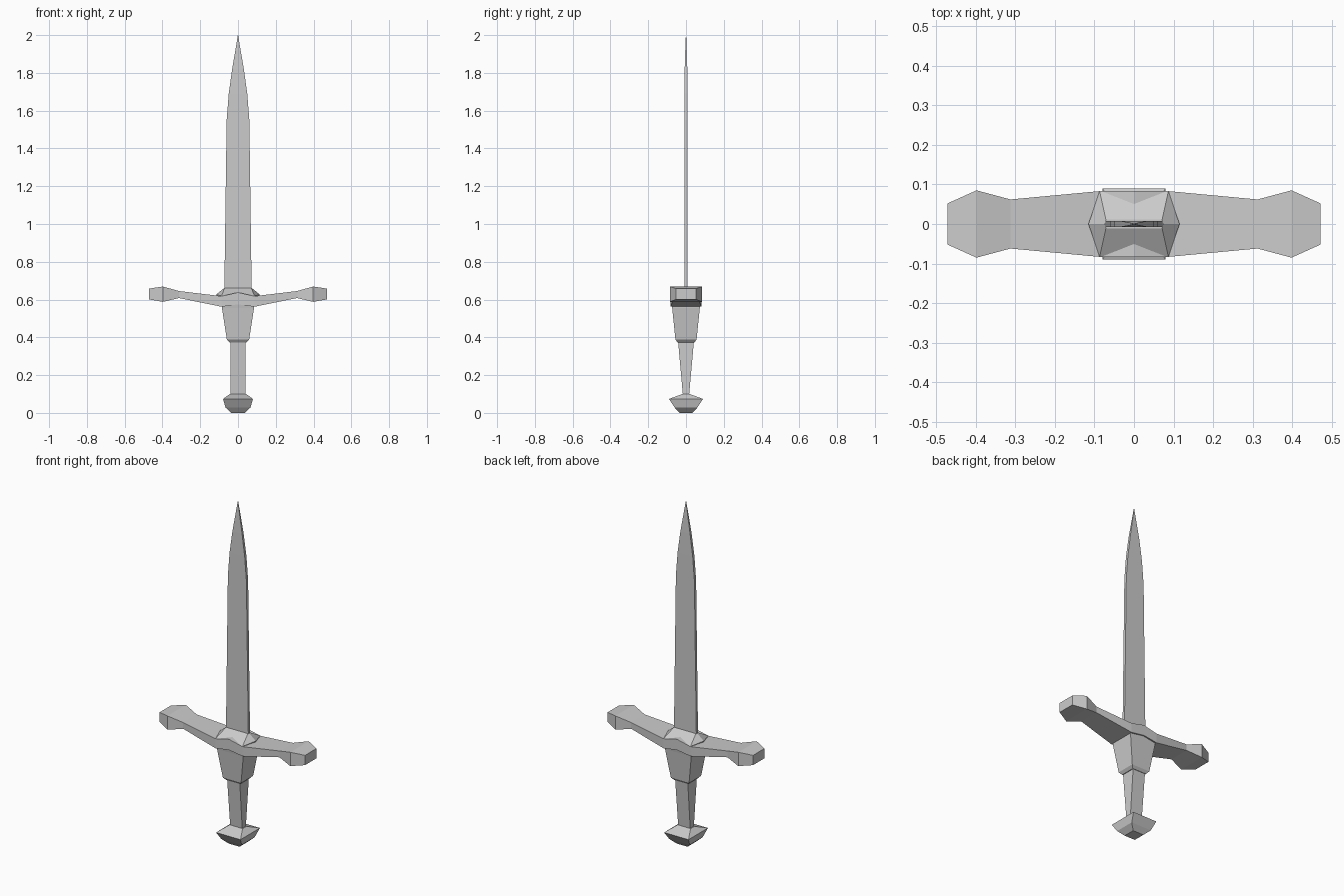
import bpy, bmesh

if "Cube" in bpy.data.objects:
    bpy.data.objects.remove(bpy.data.objects["Cube"])


def loft(name, rings):
    """Bridge equal-sized rings of 3D points and cap both ends."""
    bm = bmesh.new()
    loops = [[bm.verts.new(p) for p in ring] for ring in rings]
    n = len(loops[0])
    for a, b in zip(loops, loops[1:]):
        for i in range(n):
            j = (i + 1) % n
            bm.faces.new((a[i], a[j], b[j], b[i]))
    bm.faces.new(loops[0][::-1])
    bm.faces.new(loops[-1])
    bmesh.ops.recalc_face_normals(bm, faces=bm.faces)
    mesh = bpy.data.meshes.new(name)
    bm.to_mesh(mesh)
    bm.free()
    obj = bpy.data.objects.new(name, mesh)
    bpy.context.collection.objects.link(obj)
    return obj


def rect(z, x, y):
    """Horizontal rectangle from half sizes."""
    return [(-x, -y, z), (x, -y, z), (x, y, z), (-x, y, z)]


def stack(name, sections):
    return loft(name, [rect(*s) for s in sections])


# Blade: flat bar narrowing in a curve to the point
stack("blade", [(0.60, 0.073, 0.008), (1.55, 0.060, 0.008), (1.69, 0.049, 0.008),
                (1.82, 0.031, 0.007), (1.92, 0.014, 0.004), (2.0, 0.0008, 0.0008)])

# Pommel: faceted cushion
stack("pommel", [(0.0, 0.035, 0.035), (0.028, 0.066, 0.060),
                 (0.074, 0.079, 0.090), (0.101, 0.042, 0.017)])

# Grip: even width, thinner front-to-back toward the pommel
stack("grip", [(0.09, 0.039, 0.016), (0.38, 0.041, 0.042)])

# Socket: flared block under the crossguard
stack("socket", [(0.373, 0.045, 0.044), (0.388, 0.059, 0.056),
                 (0.555, 0.085, 0.073), (0.60, 0.087, 0.080)])

# Crossguard: (x, half depth, bottom z, top z), mirrored about the middle
half = [(0.0, 0.083, 0.575, 0.638), (0.087, 0.083, 0.562, 0.618),
        (0.312, 0.062, 0.608, 0.645), (0.398, 0.085, 0.588, 0.669),
        (0.471, 0.052, 0.601, 0.658)]
stations = [(-x, y, b, t) for x, y, b, t in half[:0:-1]] + half
loft("crossguard", [[(x, -y, b), (x, y, b), (x, y, t), (x, -y, t)]
                    for x, y, b, t in stations])


# Collar: six-sided mount sloping up to the blade
def hexagon(side, corner, y, z, zc):
    return [(-side, 0, z), (-corner, -y, zc), (corner, -y, zc),
            (side, 0, z), (corner, y, zc), (-corner, y, zc)]


loft("collar", [hexagon(0.110, 0.087, 0.082, 0.59, 0.59),
                hexagon(0.115, 0.087, 0.083, 0.627, 0.619),
                hexagon(0.073, 0.071, 0.011, 0.661, 0.661)])
